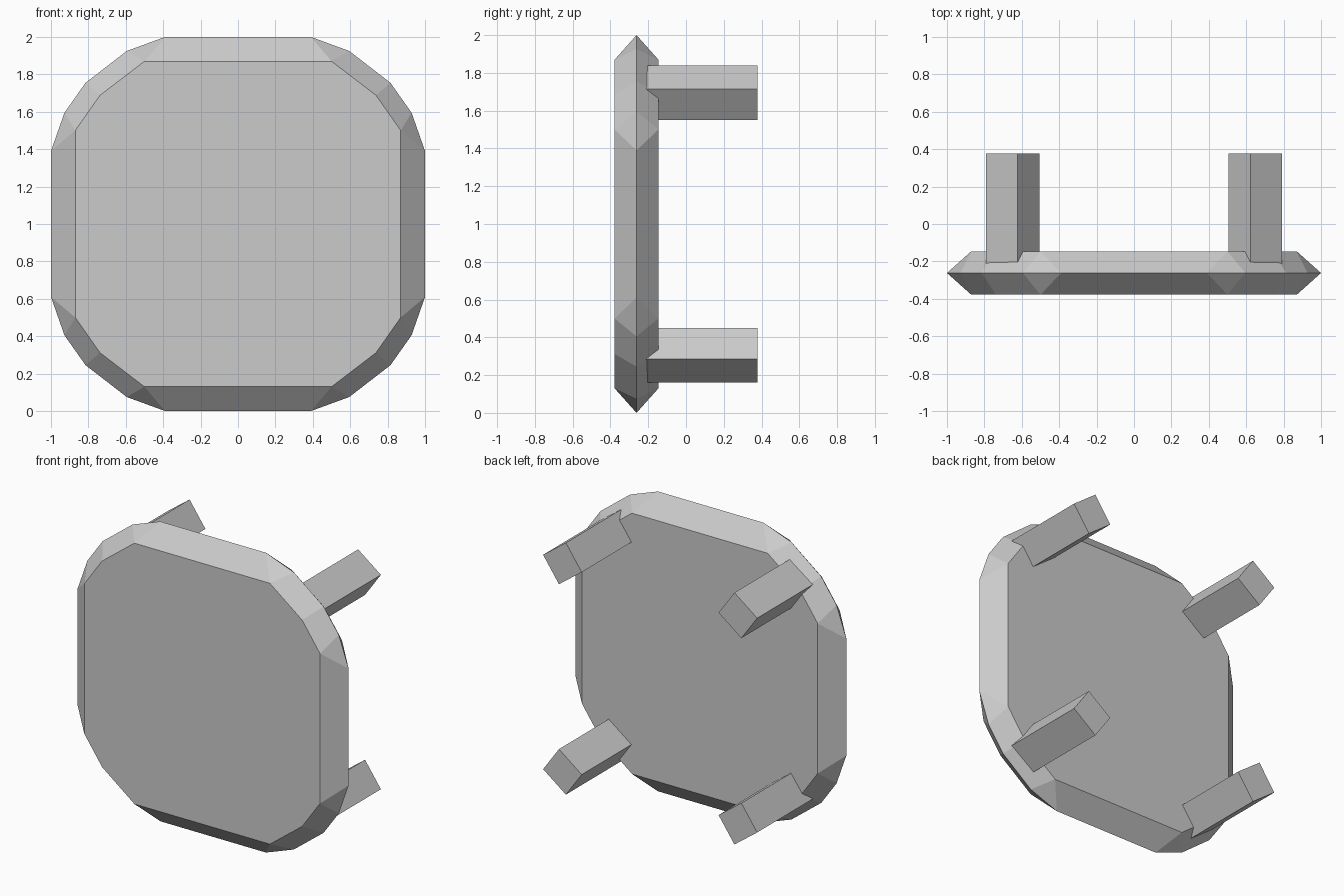
import bpy, bmesh

if "Cube" in bpy.data.objects:
    bpy.data.objects.remove(bpy.data.objects["Cube"])

CENTRE_Z = 1.0
FRONT, MID, BACK = -0.378, -0.262, -0.146

# Quarter outlines (x, z from the centre), running from the side to the top
RIM = [(1.0, 0.39), (0.928, 0.595), (0.815, 0.755), (0.595, 0.925), (0.39, 1.0)]
FACE = [(0.87, 0.5), (0.87, 0.5), (0.738, 0.688), (0.5, 0.87), (0.5, 0.87)]


def full_outline(quarter):
    """Mirror a quarter outline into a closed loop."""
    half = quarter + [(-x, z) for x, z in reversed(quarter)]
    return half + [(-x, -z) for x, z in half]


def make_object(name, rings):
    """Join matching (y, outline) rings into a capped solid."""
    bm = bmesh.new()
    loops = [[bm.verts.new((x, y, z + CENTRE_Z)) for x, z in outline]
             for y, outline in rings]
    n = len(loops[0])
    for a, b in zip(loops, loops[1:]):
        for i in range(n):
            j = (i + 1) % n
            bm.faces.new((a[i], a[j], b[j], b[i]))
    bm.faces.new(loops[0])
    bm.faces.new(loops[-1])
    # Doubled face corners collapse into triangles at the chamfer ends
    bmesh.ops.remove_doubles(bm, verts=bm.verts[:], dist=0.001)
    bmesh.ops.recalc_face_normals(bm, faces=bm.faces[:])
    mesh = bpy.data.meshes.new(name)
    bm.to_mesh(mesh)
    bm.free()
    obj = bpy.data.objects.new(name, mesh)
    bpy.context.collection.objects.link(obj)
    return obj


def leg_outline(sx, sz):
    """Turned square section following the corner chamfer."""
    pts = [(0.622, 0.84), (0.79, 0.715), (0.673, 0.55), (0.505, 0.675)]
    return [(sx * x, sz * z) for x, z in pts]


# Chamfered panel
make_object("panel", [(FRONT, full_outline(FACE)),
                      (MID, full_outline(RIM)),
                      (BACK, full_outline(FACE))])

# Four pegs behind the panel corners
for sx, side in ((-1, "left"), (1, "right")):
    for sz, level in ((-1, "lower"), (1, "upper")):
        section = leg_outline(sx, sz)
        make_object(f"{level}_{side}_peg", [(MID, section), (0.378, section)])
